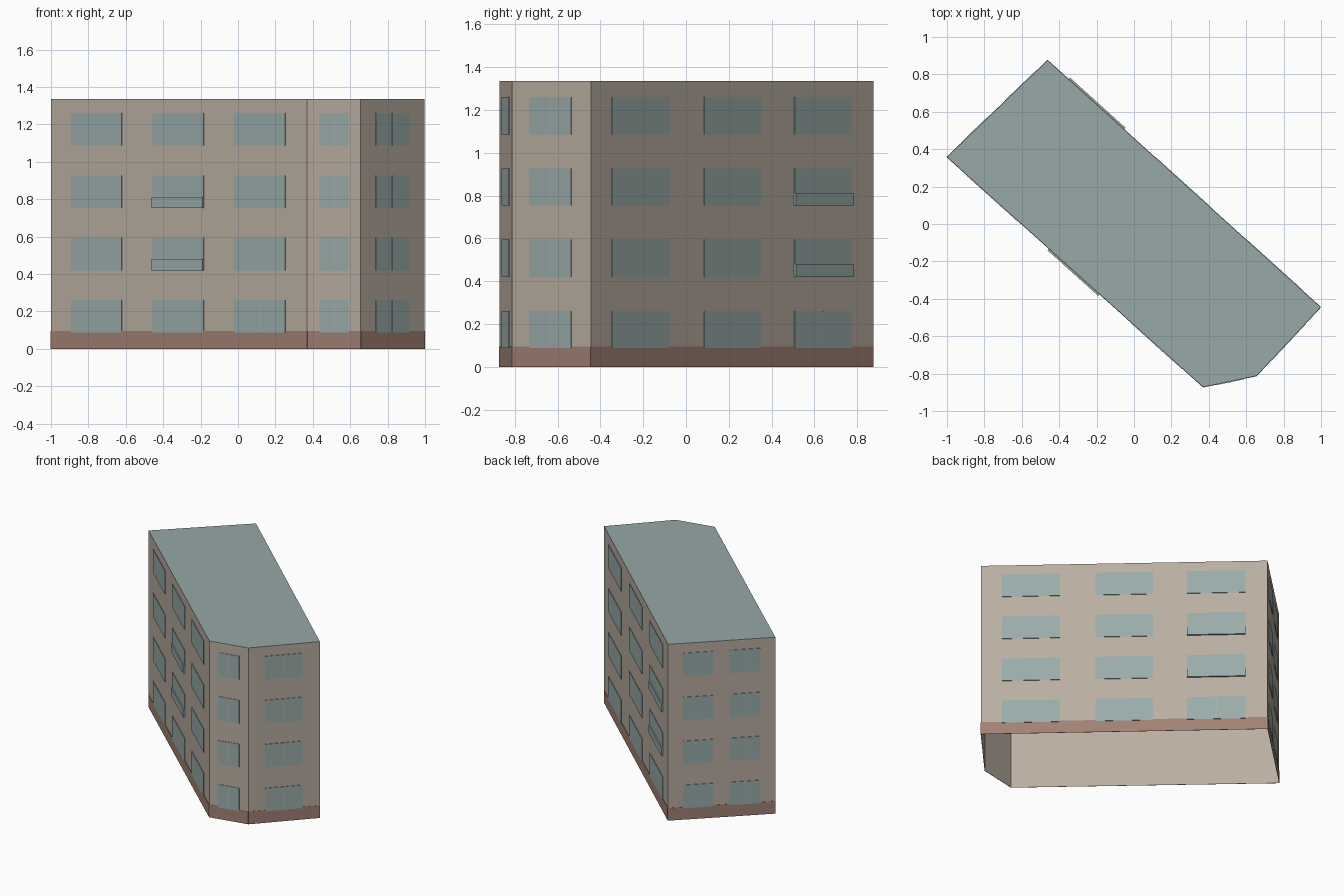
import bpy
import bmesh
from mathutils import Vector

cube = bpy.data.objects.get("Cube")
if cube:
    bpy.data.objects.remove(cube, do_unlink=True)


def material(name, rgb):
    lin = [((c / 255 + 0.055) / 1.055) ** 2.4 for c in rgb] + [1.0]
    m = bpy.data.materials.new(name)
    m.use_nodes = True
    m.diffuse_color = lin
    bsdf = next(n for n in m.node_tree.nodes if n.type == 'BSDF_PRINCIPLED')
    bsdf.inputs["Base Color"].default_value = lin
    return m


BEIGE = material("beige_wall", (186, 174, 161))
BROWN = material("brown_plinth", (161, 129, 116))
TEAL = material("grey_teal_glass", (154, 172, 171))
SLATE = material("grey_teal_roof", (151, 168, 168))
PALE = material("pale_frame", (170, 174, 167))

HEIGHT = 1.335
PLINTH = 0.095
STOREY = 0.333
SILL, WINDOW_H = 0.087, 0.175

# Footprint corners, anticlockwise from above
CORNERS = [Vector(p) for p in ((-1, 0.358), (0.37, -0.872), (0.655, -0.812),
                               (0.998, -0.445), (-0.462, 0.875))]
NAMES = ["front", "chamfer", "right_end", "back", "left_end"]
WALLS = {n: (CORNERS[i], CORNERS[(i + 1) % 5]) for i, n in enumerate(NAMES)}

# Window spans along each wall, as fractions of its length
COLUMNS = {
    "front": [(0.08, 0.277), (0.398, 0.597), (0.717, 0.916)],
    "chamfer": [(0.23, 0.77)],
    "right_end": [(0.23, 0.757)],
    "back": [(0.073, 0.276), (0.4, 0.6), (0.72, 0.923)],
    "left_end": [(0.14, 0.42), (0.573, 0.86)],
}


def finish(bm, name, mat):
    mesh = bpy.data.meshes.new(name)
    bm.to_mesh(mesh)
    bm.free()
    mesh.materials.append(mat)
    obj = bpy.data.objects.new(name, mesh)
    bpy.context.collection.objects.link(obj)
    return obj


def panel(bm, wall, t0, t1, z0, z1, depth):
    """Thin box lying on the outside of a wall."""
    a, b = WALLS[wall]
    along = b - a
    out = Vector((along.y, -along.x)).normalized()
    ring = [(t0, z0), (t1, z0), (t1, z1), (t0, z1)]
    inner, outer = [], []
    for t, z in ring:
        p = a + along * t
        q = p + out * depth
        inner.append(bm.verts.new((p.x, p.y, z)))
        outer.append(bm.verts.new((q.x, q.y, z)))
    bm.faces.new(outer)
    for i in range(4):
        j = (i + 1) % 4
        bm.faces.new((inner[i], inner[j], outer[j], outer[i]))


# Open-bottomed wall shell
bm = bmesh.new()
low = [bm.verts.new((c.x, c.y, 0)) for c in CORNERS]
high = [bm.verts.new((c.x, c.y, HEIGHT)) for c in CORNERS]
for i in range(5):
    j = (i + 1) % 5
    bm.faces.new((low[i], low[j], high[j], high[i]))
finish(bm, "walls", BEIGE)

# Flat roof
bm = bmesh.new()
bm.faces.new([bm.verts.new((c.x, c.y, HEIGHT)) for c in CORNERS])
finish(bm, "roof", SLATE)

# Plinth band
bm = bmesh.new()
for wall in NAMES:
    panel(bm, wall, 0, 1, 0, PLINTH, 0.002)
finish(bm, "plinth", BROWN)

# Windows on four storeys, one object per wall
for wall, columns in COLUMNS.items():
    bm = bmesh.new()
    for storey in range(4):
        z = SILL + storey * STOREY
        for t0, t1 in columns:
            panel(bm, wall, t0, t1, z, z + WINDOW_H, 0.004)
    finish(bm, wall + "_windows", TEAL)

# Centre mullions: (wall, column, storeys)
SPLITS = [("front", 2, 1), ("chamfer", 0, 4), ("right_end", 0, 4),
          ("back", 2, 1), ("left_end", 1, 4)]
bm = bmesh.new()
for wall, col, storeys in SPLITS:
    a, b = WALLS[wall]
    half = 0.004 / (b - a).length
    mid = sum(COLUMNS[wall][col]) / 2
    for storey in range(storeys):
        z = SILL + storey * STOREY
        panel(bm, wall, mid - half, mid + half, z, z + WINDOW_H, 0.005)
finish(bm, "mullions", PALE)

# Shallow balcony fronts with a pale top rail
fronts, rails = bmesh.new(), bmesh.new()
for wall, col in (("front", 1), ("back", 2)):
    t0, t1 = COLUMNS[wall][col]
    for storey in (1, 2):
        z = SILL + storey * STOREY
        panel(fronts, wall, t0, t1, z, z + 0.053, 0.012)
        panel(rails, wall, t0, t1, z + 0.053, z + 0.06, 0.012)
finish(fronts, "balcony_fronts", TEAL)
finish(rails, "balcony_rails", PALE)
